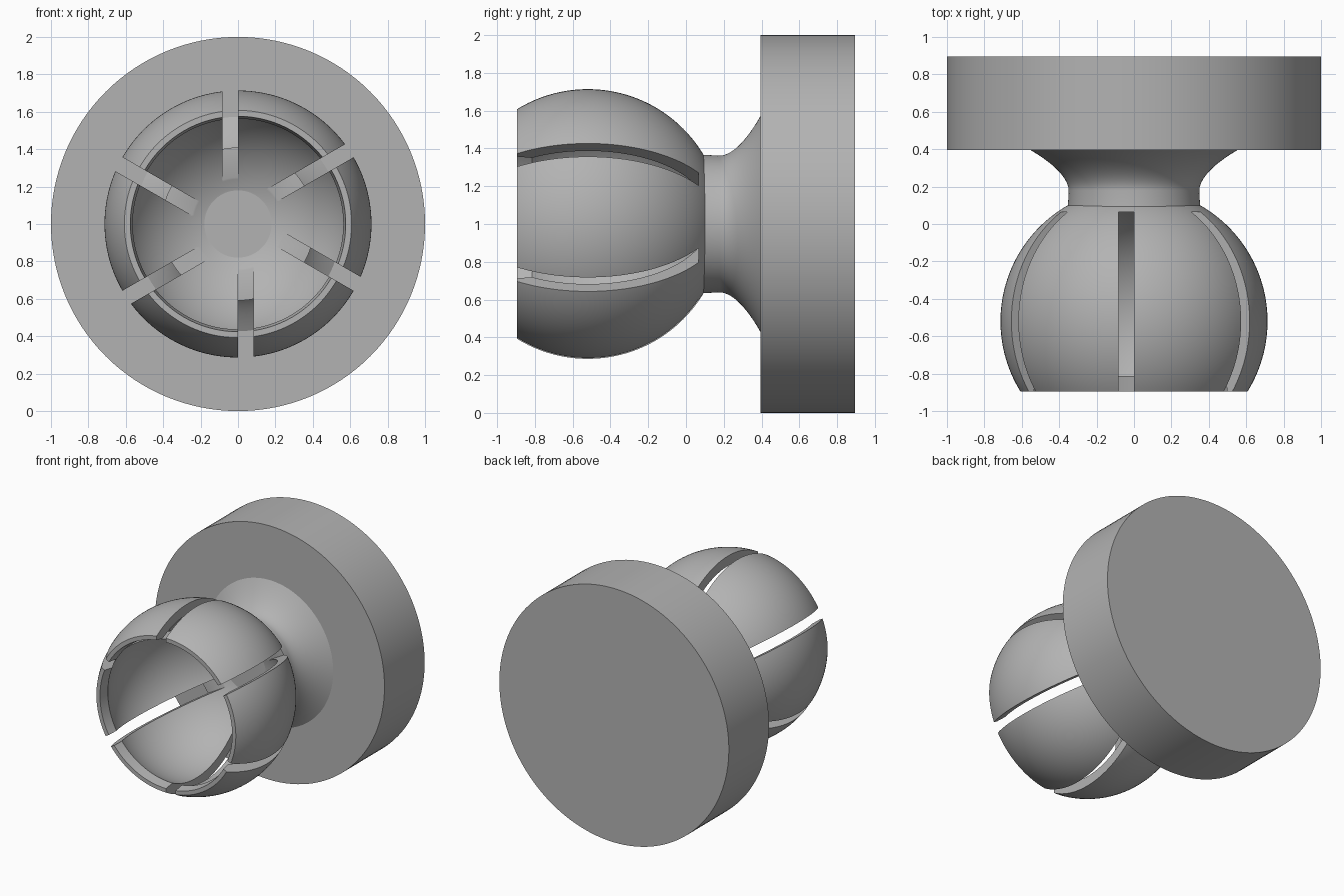
import bpy, bmesh
from math import pi, sin, cos, asin, acos, radians, sqrt
from mathutils import Matrix, Vector

cube = bpy.data.objects.get("Cube")
if cube:
    bpy.data.objects.remove(cube, do_unlink=True)

grey = bpy.data.materials.new("plain grey")
grey.use_nodes = True
GREY = (0.45, 0.45, 0.45, 1)
grey.diffuse_color = GREY
grey.node_tree.nodes["Principled BSDF"].inputs["Base Color"].default_value = GREY

FRONT, BALL_Y, OUTER, INNER = -0.895, -0.52, 0.714, 0.636


def finish(bm, name):
    bmesh.ops.recalc_face_normals(bm, faces=bm.faces)
    mesh = bpy.data.meshes.new(name)
    bm.to_mesh(mesh)
    bm.free()
    mesh.materials.append(grey)
    obj = bpy.data.objects.new(name, mesh)
    bpy.context.collection.objects.link(obj)
    return obj


def smooth(obj):
    bpy.ops.object.select_all(action='DESELECT')
    obj.select_set(True)
    bpy.context.view_layer.objects.active = obj
    bpy.ops.object.shade_smooth_by_angle(angle=radians(30))


def revolve(name, profile, x_scale=1.0):
    """Turn (radius, y) points about the horizontal axis at z = 1."""
    bm = bmesh.new()
    verts = [bm.verts.new((r, y, 0)) for r, y in profile]
    edges = [bm.edges.new(pair) for pair in zip(verts, verts[1:])]
    bmesh.ops.spin(bm, geom=verts + edges, cent=(0, 0, 0), axis=(0, 1, 0),
                   angle=2 * pi, steps=128)
    bmesh.ops.remove_doubles(bm, verts=bm.verts, dist=0.0002)
    bmesh.ops.scale(bm, vec=(x_scale, 1, 1), verts=bm.verts)
    bmesh.ops.translate(bm, vec=(0, 0, 1), verts=bm.verts)
    return finish(bm, name)


def arc(radius, start, end, steps):
    """Sphere outline from angle start to end, measured from the +y pole."""
    angles = [start + (end - start) * i / steps for i in range(steps + 1)]
    return [(radius * sin(a), BALL_Y + radius * cos(a)) for a in angles]


# Round base plate
smooth(revolve("base_disc", [(0, 0.395), (1, 0.395), (1, 0.895), (0, 0.895)]))

# Flared neck joining plate and socket
bend = [(0.362 + 0.22 * t ** 1.8, 0.18 + 0.22 * t)
        for t in (i / 16 for i in range(17))]
smooth(revolve("neck", [(0, 0.09), (0.366, 0.09)] + bend + [(0, 0.40)], 0.965))

# Hollow ball with a bored front rim
outside = arc(OUTER, asin(0.354 / OUTER), acos((FRONT - BALL_Y) / OUTER), 48)
rim = [(0.576, FRONT)]
inside = arc(INNER, pi - asin(0.563 / INNER), 0, 48)
inside[-1] = (0, inside[-1][1])
back = (0, BALL_Y + sqrt(OUTER ** 2 - 0.354 ** 2))
# The cavity reaches just past the flat back, so the bottom is closed there
floor = back[1] - 0.004
inside = [(r, min(y, floor)) for r, y in inside]
socket = revolve("ball_socket", [back] + outside + rim + inside)

# Six slots, each with one wall on a radial plane
bm = bmesh.new()
size = Vector((0.75, 1.065, 0.083))
for i in range(6):
    turn = Matrix.Rotation(-radians(30 + 60 * i), 4, 'Y')
    place = Matrix.Translation((0.525, 0.065 - size.y / 2, size.z / 2))
    bmesh.ops.create_cube(bm, size=1, matrix=Matrix.Translation((0, 0, 1)) @ turn
                          @ place @ Matrix.Diagonal(size).to_4x4())
cutter = finish(bm, "slot_cutter")
cutter.hide_render = True

mod = socket.modifiers.new("slots", 'BOOLEAN')
mod.operation = 'DIFFERENCE'
mod.solver = 'EXACT'
mod.object = cutter
bpy.ops.object.select_all(action='DESELECT')
socket.select_set(True)
bpy.context.view_layer.objects.active = socket
bpy.ops.object.modifier_apply(modifier=mod.name)
bpy.data.objects.remove(cutter, do_unlink=True)
smooth(socket)
